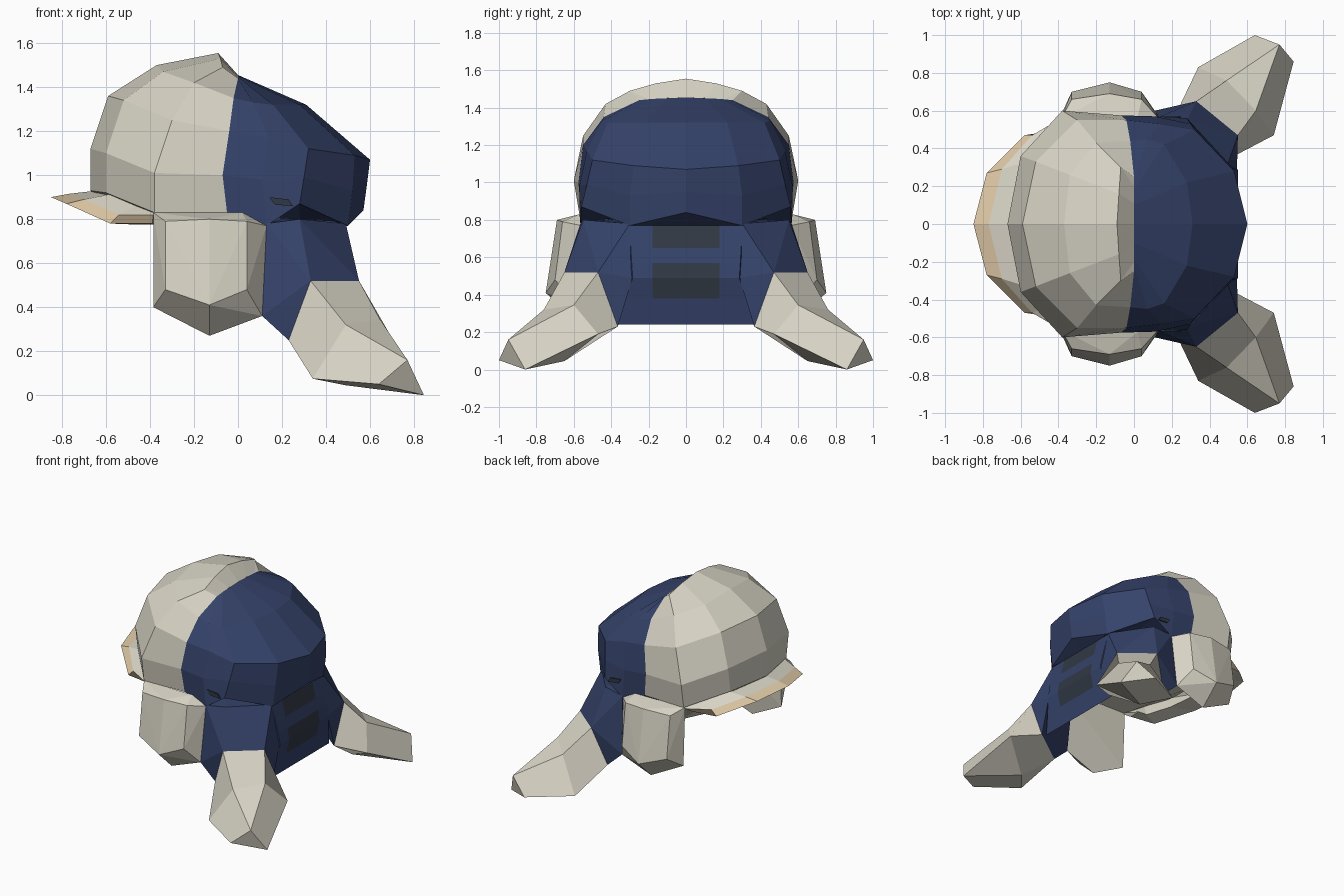
import bpy, bmesh

if "Cube" in bpy.data.objects:
    bpy.data.objects.remove(bpy.data.objects["Cube"])


def material(name, rgb):
    m = bpy.data.materials.new(name)
    m.diffuse_color = (*rgb, 1)
    m.use_nodes = True
    m.node_tree.nodes["Principled BSDF"].inputs["Base Color"].default_value = m.diffuse_color
    return m


CREAM = material("cream", (0.68, 0.65, 0.555))
NAVY = material("navy", (0.036, 0.056, 0.145))
DARK = material("dark slate", (0.030, 0.040, 0.058))
TAN = material("tan", (0.72, 0.57, 0.37))


def finish(name, bm, mats, rule=None):
    bmesh.ops.remove_doubles(bm, verts=bm.verts, dist=0.001)
    bmesh.ops.recalc_face_normals(bm, faces=bm.faces)
    if rule:
        for f in bm.faces:
            f.material_index = rule(f.calc_center_median())
    me = bpy.data.meshes.new(name)
    bm.to_mesh(me)
    bm.free()
    for m in mats:
        me.materials.append(m)
    ob = bpy.data.objects.new(name, me)
    bpy.context.collection.objects.link(ob)
    return ob


def skin(bm, rings, closed, tint=None):
    n = len(rings[0])
    for a, b in zip(rings, rings[1:]):
        for i in range(n if closed else n - 1):
            j = (i + 1) % n
            f = bm.faces.new((a[i], a[j], b[j], b[i]))
            f.material_index = tint(i) if tint else 0


def grid(name, cols, mats, tint=None, closed=False):
    """Skin a half grid of columns and mirror it in y; tint gives a row a material."""
    bm = bmesh.new()
    for s in (1, -1):
        vs = [[bm.verts.new((x, s * y, z)) for x, y, z in c] for c in cols]
        skin(bm, vs, closed, tint)
        if closed:
            bm.faces.new(vs[-1])
    return finish(name, bm, mats)


def loft(name, sections, mats, side=1, rule=None):
    """Closed loft through sections, capped at both ends."""
    bm = bmesh.new()
    vs = [[bm.verts.new((x, y * side, z)) for x, y, z in s] for s in sections]
    skin(bm, vs, True)
    bm.faces.new(vs[0])
    bm.faces.new(vs[-1])
    return finish(name, bm, mats, rule)


def hull(name, pts, mat, side=1):
    bm = bmesh.new()
    for x, y, z in pts:
        bm.verts.new((x, y * side, z))
    r = bmesh.ops.convex_hull(bm, input=bm.verts)
    junk = [v for v in r["geom_interior"] if isinstance(v, bmesh.types.BMVert)]
    bmesh.ops.delete(bm, geom=junk, context='VERTS')
    bmesh.ops.dissolve_limit(bm, angle_limit=0.03, verts=bm.verts, edges=bm.edges)
    return finish(name, bm, [mat])


# Cream rear shell: columns from centre back round to the colour seam
grid("rear_shell", [
    [(-.60, 0, .83), (-.67, 0, .93), (-.67, 0, 1.12), (-.59, 0, 1.36),
     (-.37, 0, 1.50), (-.09, 0, 1.555), (0, 0, 1.455)],
    [(-.50, 0, .83), (-.60, .33, .92), (-.60, .36, 1.10), (-.52, .33, 1.34),
     (-.34, .26, 1.47), (-.08, .16, 1.53), (0, .11, 1.45)],
    [(-.38, 0, .83), (-.38, .57, .83), (-.38, .60, 1.01), (-.30, .55, 1.25),
     (-.20, .43, 1.42), (-.07, .30, 1.49), (0, .20, 1.445)],
    [(-.05, 0, .83), (-.05, .56, .83), (-.07, .575, 1.0), (-.04, .55, 1.20),
     (-.02, .44, 1.35), (0, .25, 1.44), (0, .25, 1.44)],
], [CREAM])

# Navy front shell
grid("front_shell", [
    [(-.05, 0, .83), (-.05, .56, .83), (-.07, .575, 1.0), (-.04, .55, 1.20),
     (-.02, .44, 1.35), (0, .25, 1.44)],
    [(.13, 0, .81), (.13, .565, .77), (.11, .57, .98), (.14, .53, 1.17),
     (.07, .45, 1.33), (0, .22, 1.443)],
    [(.28, 0, .80), (.28, .56, .87), (.30, .53, .99), (.32, .50, 1.12),
     (.16, .42, 1.32), (0, .18, 1.447)],
    [(.45, 0, .78), (.50, .30, .77), (.52, .30, .93), (.53, .28, 1.09),
     (.28, .22, 1.32), (0, .10, 1.45)],
    [(.49, 0, .77), (.57, 0, .84), (.585, 0, .95), (.60, 0, 1.07),
     (.31, 0, 1.32), (0, 0, 1.455)],
], [NAVY])

# Brim with a tan outer band
grid("brim", [
    [(-.64, 0, .93), (-.77, 0, .915), (-.85, 0, .90), (-.60, 0, .83)],
    [(-.57, .33, .915), (-.70, .29, .89), (-.78, .27, .87), (-.55, .25, .81)],
    [(-.45, .43, .87), (-.54, .47, .82), (-.58, .47, .78), (-.45, .40, .775)],
    [(-.37, .56, .83), (-.385, .56, .82), (-.39, .50, .78), (-.38, .40, .775)],
], [CREAM, TAN], tint=lambda i: int(i == 1), closed=True)

# Chest: profile (x, half width, z) lofted across, grille patches picked by position
profile = [(.13, .45, .81), (.47, .30, .79), (.49, .30, .77), (.519, .295, .65),
           (.536, .29, .57), (.55, .285, .49), (.526, .32, .38), (.50, .365, .24)]


def grille(c):
    on_front = c.x > .5 and abs(c.y) < .18
    return int(on_front and (.65 < c.z < .77 or .38 < c.z < .57))


loft("chest", [[(x, t * w if abs(t) == 1 else t, z) for x, w, z in profile]
               for t in (-1, -.18, 0, .18, 1)], [NAVY, DARK], rule=grille)

# Knee section shared by each shoulder and leg
knee = [(.33, .65, .52), (.55, .47, .52), (.54, .365, .23), (.23, .60, .25)]
shin = [(.49, .76, .32), (.645, .60, .345), (.74, .47, .19),
        (.49, .65, .045), (.34, .83, .075)]
tip, heel, toe = (.77, .95, .16), (.845, .86, 0), (.64, 1.0, .05)

for side, tag in ((1, "left"), (-1, "right")):
    hull("shoulder_" + tag, knee + [
        (.13, .565, .78), (.28, .55, .80), (.49, .30, .78), (.20, .42, .80),
        (.11, .60, .36), (.545, .285, .49)], NAVY, side)
    loft("leg_" + tag, [knee + knee[3:], shin, [tip, tip, heel, heel, toe]],
         [CREAM], side)
    # Side pad: wide inner outline, smaller outer face
    hull("side_pad_" + tag, [
        (-.385, .56, .83), (.02, .57, .83), (.13, .56, .77), (.11, .60, .36),
        (-.13, .60, .27), (-.385, .58, .40),
        (-.33, .66, .79), (.04, .66, .79), (.04, .70, .48),
        (-.13, .75, .41), (-.33, .70, .48), (-.13, .69, .80)], CREAM, side)
    # Small dark vent on the side of the front shell
    hull("vent_" + tag, [(x, y, z) for y in (.561, .569) for x, z in
                         ((.14, .90), (.17, .865), (.25, .86), (.23, .89))], DARK, side)
